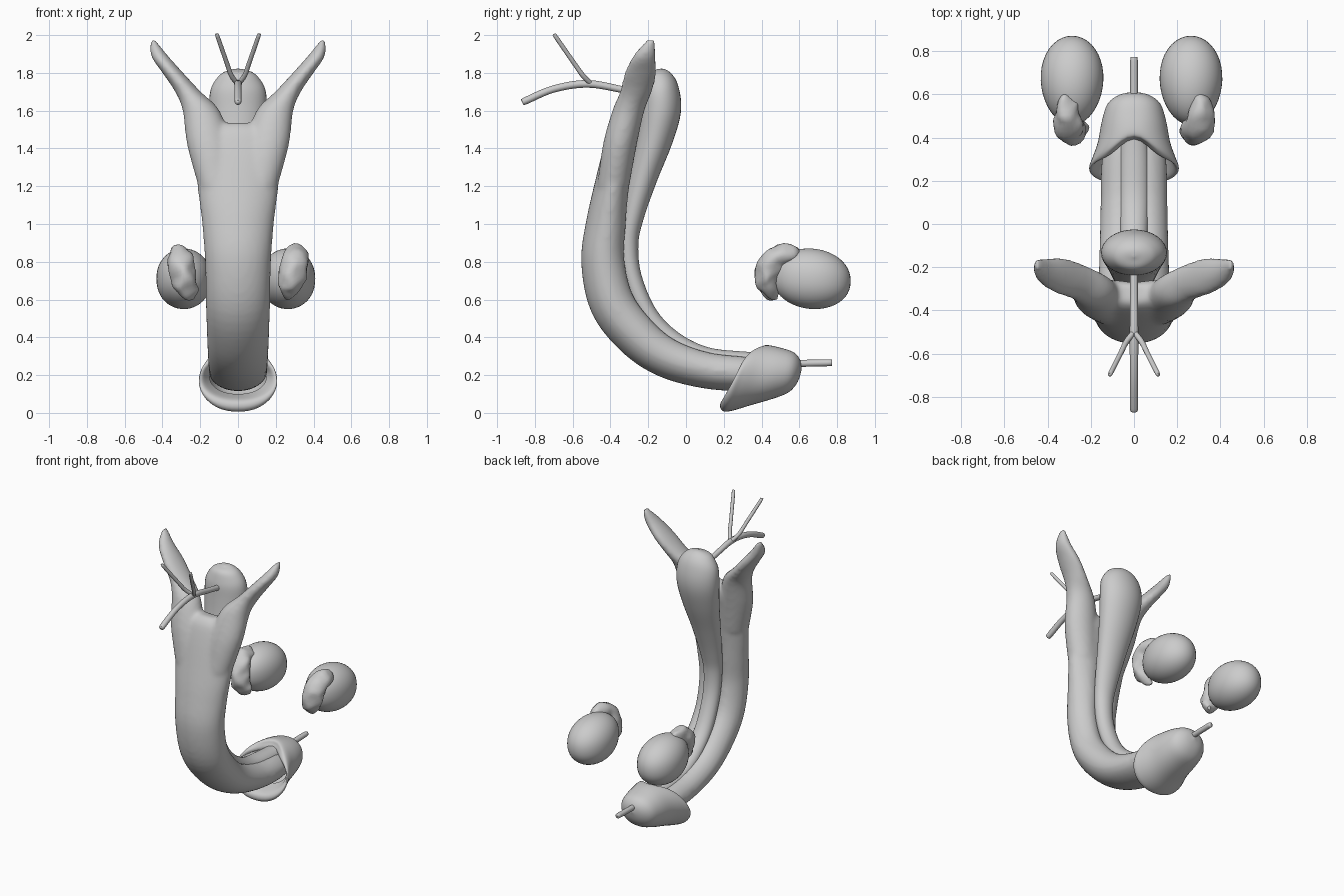
import bpy, bmesh, math
from mathutils import Vector, noise

if "Cube" in bpy.data.objects:
    bpy.data.objects.remove(bpy.data.objects["Cube"])


def spline(keys, steps):
    # Catmull-Rom interpolation through tuples of any length
    out, n = [], len(keys)
    for i in range(n - 1):
        p = [keys[max(0, min(n - 1, i + j))] for j in (-1, 0, 1, 2)]
        for s in range(steps):
            t = s / steps
            out.append([0.5 * (2 * b + (c - a) * t + (2 * a - 5 * b + 4 * c - d) * t * t
                               + (3 * b - a - 3 * c + d) * t ** 3) for a, b, c, d in zip(*p)])
    out.append(list(keys[-1]))
    return out


def skin(name, rings, cap_end=True):
    bm = bmesh.new()
    rows = [[bm.verts.new(p) for p in r] for r in rings]
    n = len(rows[0])
    for a, b in zip(rows, rows[1:]):
        for i in range(n):
            bm.faces.new((a[i], a[(i + 1) % n], b[(i + 1) % n], b[i]))
    bm.faces.new(rows[0][::-1])
    if cap_end:
        bm.faces.new(rows[-1])
    bmesh.ops.recalc_face_normals(bm, faces=bm.faces)
    mesh = bpy.data.meshes.new(name)
    bm.to_mesh(mesh)
    bm.free()
    for f in mesh.polygons:
        f.use_smooth = len(f.vertices) == 4
    ob = bpy.data.objects.new(name, mesh)
    bpy.context.collection.objects.link(ob)
    return ob


def loft(name, keys, steps=5, n=32, flat=False, groove=0.0, lumps=0.0):
    # keys: x, y, z, half width, half depth
    pts = spline(keys, steps)
    rings = []
    for i, (x, y, z, w, d) in enumerate(pts):
        t = Vector(pts[min(i + 1, len(pts) - 1)][:3]) - Vector(pts[max(i - 1, 0)][:3])
        t.normalize()
        v = Vector((0, 1, 0)) if flat else t.cross(Vector((1, 0, 0))).normalized()
        u = Vector((1, 0, 0)) if flat else v.cross(t)
        w, d = max(w, .003), max(d, .003)
        ring = []
        for k in range(n):
            a = 2 * math.pi * k / n
            c, s = math.cos(a), math.sin(a)
            s2 = s * (1 - groove * math.exp(-(c / .35) ** 2)) if s > 0 else s
            p = Vector((x, y, z)) + u * w * c + v * d * s2
            if lumps:
                p += noise.noise_vector(p * 14) * lumps
            ring.append(p)
        rings.append(ring)
    return skin(name, rings)


# Twin erectile bodies: curved shaft that forks into two crura, blended together
shaft = loft("cavernous_shaft", [
    (0, .50, .21, .11, .08), (0, .30, .215, .15, .10), (0, .10, .235, .155, .105),
    (0, -.10, .30, .16, .115), (0, -.25, .41, .165, .125), (0, -.38, .58, .17, .13),
    (0, -.43, .80, .175, .125), (0, -.415, 1.0, .19, .115), (0, -.385, 1.2, .215, .10),
    (0, -.35, 1.38, .23, .09), (0, -.325, 1.48, .21, .08), (0, -.315, 1.53, .10, .05)],
    groove=.3)
parts = [shaft]
for s in (-1, 1):
    parts.append(loft("crus", [
        (s * .11, -.385, 1.2, .10, .085), (s * .155, -.35, 1.42, .115, .09),
        (s * .195, -.305, 1.6, .098, .085), (s * .265, -.265, 1.7, .068, .085),
        (s * .345, -.24, 1.8, .055, .085), (s * .415, -.22, 1.89, .045, .06),
        (s * .45, -.185, 1.975, .012, .025)], flat=True))
bpy.ops.object.select_all(action='DESELECT')
for p in parts:
    p.select_set(True)
bpy.context.view_layer.objects.active = shaft
bpy.ops.object.join()
rm = shaft.modifiers.new("blend", 'REMESH')
rm.mode, rm.voxel_size, rm.use_smooth_shade = 'VOXEL', .014, True
sm = shaft.modifiers.new("soften", 'SMOOTH')
sm.factor, sm.iterations = .5, 8

# Spongy body with rounded bulb at its upper end
loft("spongy_body", [
    (0, .45, .27, .06, .05), (0, .30, .275, .068, .05), (0, .10, .30, .068, .05),
    (0, -.07, .385, .062, .05), (0, -.20, .52, .06, .05), (0, -.285, .72, .06, .05),
    (0, -.305, .90, .065, .053), (0, -.28, 1.05, .08, .06), (0, -.225, 1.25, .105, .075),
    (0, -.165, 1.45, .135, .095), (0, -.135, 1.6, .152, .108), (0, -.137, 1.71, .145, .10),
    (0, -.145, 1.78, .105, .075), (0, -.148, 1.81, .06, .045), (0, -.15, 1.82, .005, .005)])

# Glans cap: top y,z / bottom y,z / half width / notch amount, ending in a turned-in rim
rings = []
for ty, tz, by, bz, w, notch in spline([
        (.612, .24, .612, .23, .006, 0), (.602, .285, .592, .165, .07, 0),
        (.568, .322, .545, .11, .122, 0), (.50, .345, .46, .075, .148, 0),
        (.42, .358, .34, .04, .167, .02), (.36, .355, .25, .013, .192, .05),
        (.33, .335, .20, .008, .207, .07), (.32, .31, .18, .035, .203, .07),
        (.34, .29, .20, .07, .183, .06), (.40, .28, .30, .10, .15, .03)], 4):
    ring = []
    for k in range(48):
        a = 2 * math.pi * k / 48
        c, s = math.cos(a), math.sin(a)
        f = (s + 1) / 2
        da = a - math.pi / 2
        ring.append((w * math.copysign(abs(c) ** .9, c),
                     by + (ty - by) * f + notch * math.exp(-(da / .4) ** 2),
                     bz + (tz - bz) * f))
    rings.append(ring)
skin("glans", rings, cap_end=False)

# Urethra ends and the two ducts joining it
loft("upper_urethra", [(0, -.18, 1.68, .018, .018), (0, -.33, 1.71, .018, .018),
                       (0, -.52, 1.742, .02, .02), (0, -.70, 1.715, .019, .019),
                       (0, -.85, 1.652, .019, .019), (0, -.865, 1.646, .012, .012)], n=16)
loft("urethra_outlet", [(0, .5, .26, .018, .018), (0, .75, .265, .018, .018),
                        (0, .765, .265, .011, .011)], n=16)
for side, s in (("left", -1), ("right", 1)):
    loft(side + "_duct", [(0, -.50, 1.74, .013, .013), (s * .035, -.545, 1.785, .013, .013),
                          (s * .06, -.595, 1.855, .012, .012), (s * .108, -.69, 1.992, .011, .011),
                          (s * .11, -.695, 2.0, .005, .005)], n=12)

# Testes (egg shaped) with lumpy epididymis on the front
for side, s, cx in (("left", -1, -.287), ("right", 1, .264)):
    bpy.ops.mesh.primitive_uv_sphere_add(segments=40, ring_count=24, radius=1)
    ob = bpy.context.object
    ob.name = side + "_testis"
    for v in ob.data.vertices:
        x, y, z = v.co
        v.co = (x * .145 * (1 + .06 * y) + cx, y * .207 + .665,
                math.copysign(abs(z) ** .92, z) * .16 + .71 - .012 * y)
    bpy.ops.object.shade_smooth()
    loft(side + "_epididymis", [
        (s * .31, .60, .845, .012, .012), (s * .312, .56, .845, .045, .045),
        (s * .305, .48, .815, .064, .065), (s * .295, .435, .755, .07, .065),
        (s * .28, .43, .69, .066, .058), (s * .26, .455, .635, .045, .038),
        (s * .25, .475, .61, .01, .01)], n=20, lumps=.018)
